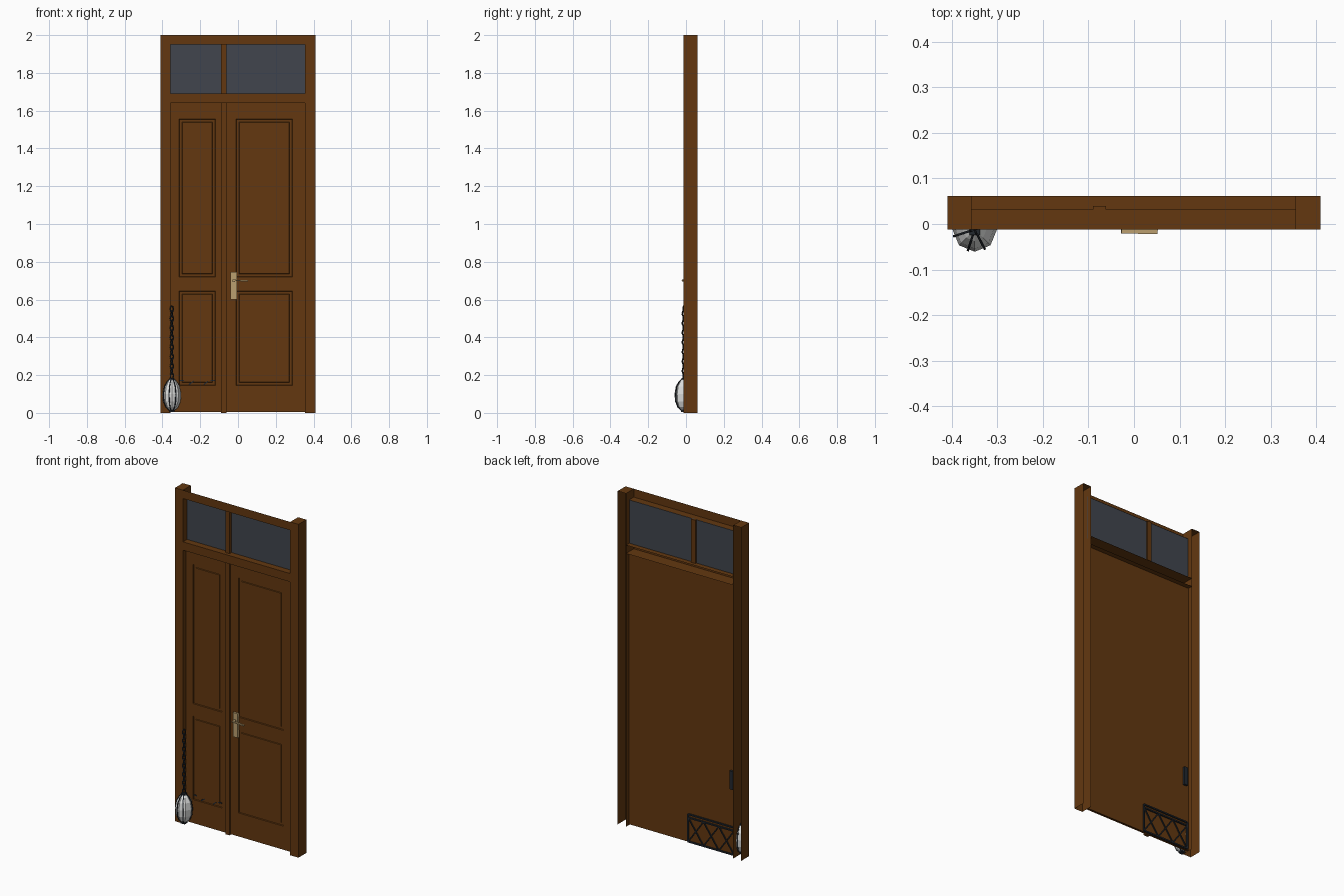
import bpy, bmesh, math
from mathutils import Vector, Matrix

if "Cube" in bpy.data.objects:
    bpy.data.objects.remove(bpy.data.objects["Cube"])


def material(name, col):
    m = bpy.data.materials.new(name)
    m.diffuse_color = (*col, 1)
    m.use_nodes = True
    m.node_tree.nodes["Principled BSDF"].inputs["Base Color"].default_value = m.diffuse_color
    return m


WOOD = material("brown wood", (0.125, 0.039, 0.005))
GLASS = material("dark glass", (0.052, 0.06, 0.075))
IRON = material("dark iron", (0.016, 0.021, 0.028))
WHITE = material("lantern white", (0.72, 0.73, 0.72))
BRASS = material("pale brass", (0.5, 0.35, 0.16))


def finish(name, bm, mat):
    me = bpy.data.meshes.new(name)
    bm.to_mesh(me)
    bm.free()
    me.materials.append(mat)
    ob = bpy.data.objects.new(name, me)
    bpy.context.collection.objects.link(ob)
    return ob


def add_box(bm, x, y, z):
    size = [b - a for a, b in (x, y, z)]
    mid = [(a + b) / 2 for a, b in (x, y, z)]
    m = Matrix.Translation(mid) @ Matrix.Diagonal((*size, 1))
    bmesh.ops.create_cube(bm, size=1, matrix=m)


def box(name, x, y, z, mat, drop=()):
    """Box; faces whose normal matches a direction in drop are left open."""
    bm = bmesh.new()
    add_box(bm, x, y, z)
    bm.normal_update()
    gone = [f for f in bm.faces if any(f.normal.dot(Vector(d)) > 0.9 for d in drop)]
    if gone:
        bmesh.ops.delete(bm, geom=gone, context='FACES')
    return finish(name, bm, mat)


def add_bar(bm, a, b, w, d):
    """Square bar from a to b, d deep."""
    a, b = Vector(a), Vector(b)
    v = b - a
    m = (Matrix.Translation((a + b) / 2) @ v.to_track_quat('Z', 'Y').to_matrix().to_4x4()
         @ Matrix.Diagonal((w, d, v.length, 1)))
    bmesh.ops.create_cube(bm, size=1, matrix=m)


BACK, UP, DOWN = (0, 1, 0), (0, 0, 1), (0, 0, -1)
F, B = -0.012, 0.062          # front and back of the frame
L, R = -0.357, 0.355          # opening

# Frame: posts hollow and open at the back
box("left_post", (-0.41, L), (F, B), (0, 2), WOOD, (BACK, DOWN))
box("right_post", (R, 0.41), (F, B), (0, 2), WOOD, (BACK, DOWN))
box("header", (L, R), (F, 0.032), (1.95, 2), WOOD, (BACK, UP))
box("transom_rail", (L, R), (F, B), (1.64, 1.69), WOOD, (BACK,))

# Window over the door
box("window_glass", (L, R), (0.027, 0.031), (1.69, 1.95), GLASS)
box("window_mullion", (-0.09, -0.062), (0.008, 0.04), (1.69, 1.95), WOOD)

# Door
box("door_back", (L, R), (0.026, 0.032), (0.004, 1.64), WOOD)
box("door_astragal", (-0.09, -0.062), (0.008, 0.027), (0, 1.64), WOOD)


def door_leaf(name, xs):
    """Leaf face with two grooved, raised panels."""
    zs = (0.004, 0.145, 0.645, 0.72, 1.555, 1.64)
    bm = bmesh.new()
    grid = [[bm.verts.new((x, 0.018, z)) for x in xs] for z in zs]
    panels = []
    for j in range(5):
        for i in range(3):
            f = bm.faces.new((grid[j][i], grid[j][i + 1], grid[j + 1][i + 1], grid[j + 1][i]))
            if i == 1 and j in (1, 3):
                panels.append(f)
    bm.normal_update()
    for thick, depth in ((0.003, -0.006), (0.019, 0), (0.003, 0.004)):
        bmesh.ops.inset_individual(bm, faces=panels, thickness=thick, depth=depth)
    return finish(name, bm, WOOD)


door_leaf("left_door_leaf", (L, -0.312, -0.12, -0.09))
door_leaf("right_door_leaf", (-0.062, -0.01, 0.288, R))

# Handle: plate, neck and lever
box("handle_plate", (-0.039, -0.006), (0.006, 0.018), (0.6, 0.745), BRASS)
bm = bmesh.new()
add_box(bm, (-0.028, -0.016), (-0.014, 0.008), (0.694, 0.706))
add_bar(bm, (-0.028, -0.015, 0.702), (0.052, -0.017, 0.699), 0.011, 0.007)
finish("handle_lever", bm, BRASS)

# Lantern: faceted body with iron ribs
CX, CY = -0.35, -0.012
PROFILE = ((0.012, 0.012), (0.03, 0.033), (0.06, 0.046), (0.1, 0.049),
           (0.14, 0.042), (0.165, 0.026), (0.182, 0.008))


def ring_point(r, z, k):
    a = math.radians(k * 45)
    return Vector((CX + r * math.cos(a), CY + r * math.sin(a), z))


bm = bmesh.new()
rings = [[bm.verts.new(ring_point(r, z, k)) for k in range(8)] for z, r in PROFILE]
for lo, hi in zip(rings, rings[1:]):
    for k in range(8):
        n = (k + 1) % 8
        bm.faces.new((lo[k], lo[n], hi[n], hi[k]))
bm.faces.new(list(reversed(rings[0])))
bm.faces.new(rings[-1])
finish("lantern_body", bm, WHITE)

bm = bmesh.new()
for k in (0.4, 2.4, 4.4, 5.6, 6.6):
    pts = [ring_point(r * 0.97, z, k) for z, r in PROFILE]
    for a, b in zip(pts, pts[1:]):
        add_bar(bm, a, b, 0.005, 0.005)
add_box(bm, (CX - 0.014, CX + 0.014), (CY - 0.014, CY + 0.014), (0.005, 0.014))
add_box(bm, (CX - 0.012, CX + 0.012), (CY - 0.012, CY + 0.012), (0.176, 0.186))
finish("lantern_ribs", bm, IRON)

# Chain: links turned by a quarter in alternation
bm = bmesh.new()
links = 15
for i in range(links):
    zc = 0.197 + i * 0.0252
    loop = []
    for k in range(8):
        a = k * math.pi / 4
        u, w = 0.009 * math.cos(a), 0.017 * math.sin(a)
        turn = math.radians(20 + 90 * (i % 2))
        loop.append((CX + u * math.cos(turn), CY + u * math.sin(turn), zc + w))
    for k in range(8):
        add_bar(bm, loop[k], loop[(k + 1) % 8], 0.005, 0.005)
finish("lantern_chain", bm, IRON)
box("chain_bracket", (-0.343, -0.32), (0.032, 0.045), (0.4, 0.51), IRON)

# Iron lattice behind the door
bm = bmesh.new()
x0, x1, z0, z1, y = -0.345, -0.04, 0.008, 0.172, 0.037
for z in (z0, z1 - 0.02, z1):
    add_bar(bm, (x0, y, z), (x1, y, z), 0.008, 0.008)
for x in (x0, x1):
    add_bar(bm, (x, y, z0), (x, y, z1), 0.008, 0.008)
step = (x1 - x0) / 3
for i in range(3):
    a, b = x0 + i * step, x0 + (i + 1) * step
    add_bar(bm, (a, y, z0), (b, y, z1 - 0.02), 0.006, 0.006)
    add_bar(bm, (b, y, z0), (a, y, z1 - 0.02), 0.006, 0.006)
finish("lattice", bm, IRON)

# Ends of the lattice that show at the panel foot
bm = bmesh.new()
for a, b in (((-0.31, 0.172), (-0.285, 0.172)), ((-0.145, 0.172), (-0.122, 0.172)),
             ((-0.26, 0.15), (-0.235, 0.168)), ((-0.18, 0.15), (-0.16, 0.168))):
    add_bar(bm, (a[0], 0.022, a[1]), (b[0], 0.022, b[1]), 0.006, 0.006)
finish("lattice_ends", bm, IRON)
